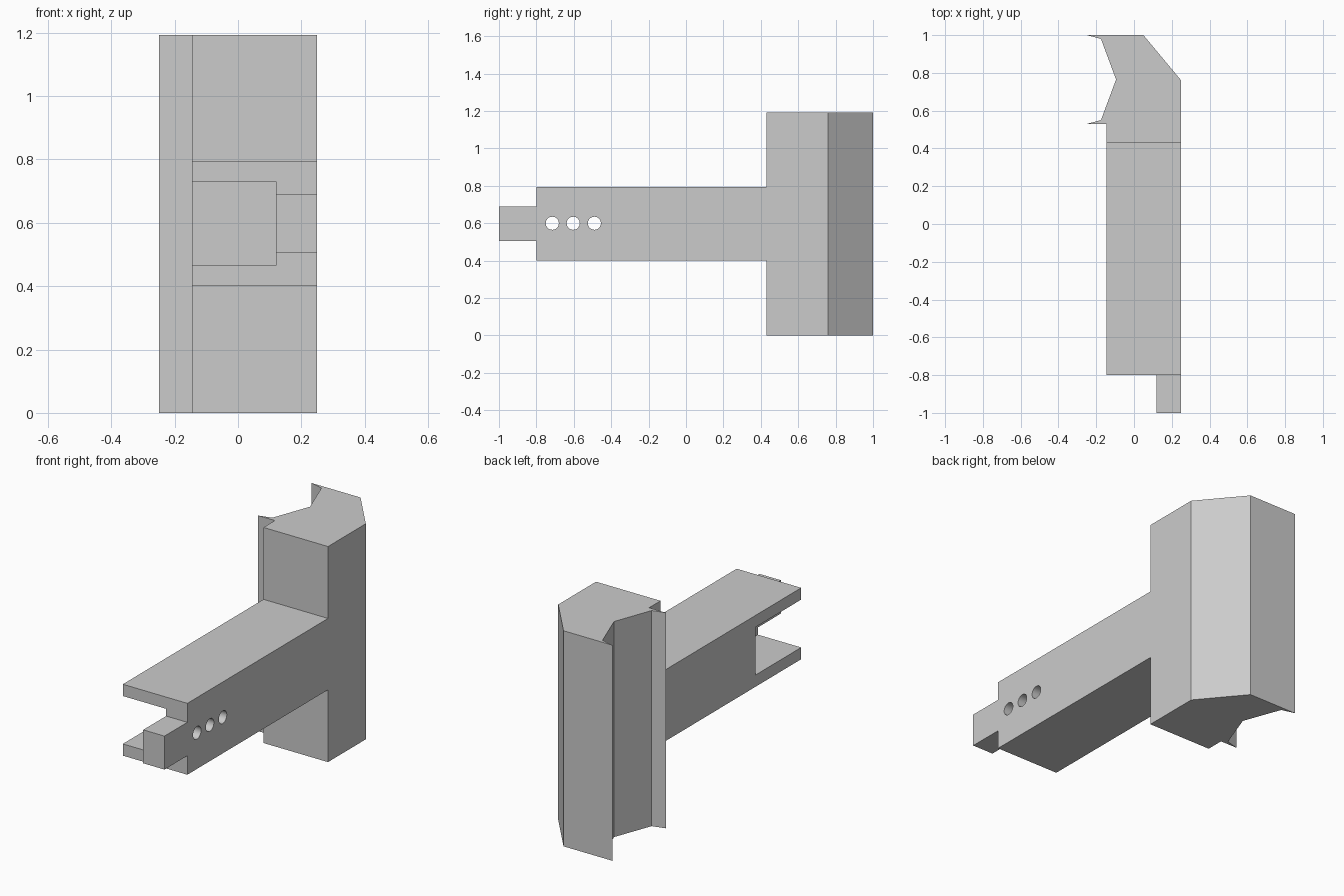
import bpy, bmesh, math
from mathutils import Matrix

cube = bpy.data.objects.get("Cube")
if cube:
    bpy.data.objects.remove(cube, do_unlink=True)

grey = bpy.data.materials.new("plain grey")
grey.use_nodes = True
COLOUR = (0.6, 0.6, 0.6, 1)
grey.diffuse_color = COLOUR
grey.node_tree.nodes["Principled BSDF"].inputs["Base Color"].default_value = COLOUR


def add_object(name, bm):
    bmesh.ops.recalc_face_normals(bm, faces=bm.faces)
    mesh = bpy.data.meshes.new(name)
    bm.to_mesh(mesh)
    bm.free()
    obj = bpy.data.objects.new(name, mesh)
    mesh.materials.append(grey)
    bpy.context.collection.objects.link(obj)
    return obj


def prism(name, outline, bottom, top):
    """Extrude an outline in plan upwards."""
    bm = bmesh.new()
    face = bm.faces.new([bm.verts.new((x, y, bottom)) for x, y in outline])
    up = bmesh.ops.extrude_face_region(bm, geom=[face])["geom"]
    bmesh.ops.translate(bm, vec=(0, 0, top - bottom),
                        verts=[v for v in up if isinstance(v, bmesh.types.BMVert)])
    return add_object(name, bm)


def box(name, x, y, z):
    return prism(name, [(x[0], y[0]), (x[1], y[0]), (x[1], y[1]), (x[0], y[1])], *z)


def rod(name, y, z, radius):
    bm = bmesh.new()
    turn = Matrix.Translation((SIDE, y, z)) @ Matrix.Rotation(math.pi / 2, 4, "Y")
    bmesh.ops.create_cone(bm, cap_ends=True, segments=32, radius1=radius,
                          radius2=radius, depth=0.6, matrix=turn)
    return add_object(name, bm)


def combine(target, other, operation):
    """Apply a boolean to the target and remove the helper."""
    mod = target.modifiers.new(operation, "BOOLEAN")
    mod.operation, mod.solver, mod.object = operation, "EXACT", other
    bpy.context.view_layer.objects.active = target
    bpy.ops.object.modifier_apply(modifier=mod.name)
    bpy.data.objects.remove(other, do_unlink=True)


BACK, WALL, SIDE = -0.145, 0.12, 0.25   # open side, inner wall and closed side in x
ARM_END, SHOULDER = -0.8, 0.43

# Upright head with a notched grip and one chamfered corner
head = [(BACK, SHOULDER), (SIDE, SHOULDER), (SIDE, 0.76), (0.05, 1), (-0.25, 1),
        (-0.175, 0.98), (-0.095, 0.765), (-0.175, 0.55), (-0.25, 0.53), (BACK, 0.53)]
body = prism("bracket_body", head, 0, 1.193)

# Arm, end tab, open slot and the row of holes
combine(body, box("arm", (BACK, SIDE), (ARM_END, 0.48), (0.4, 0.795)), "UNION")
combine(body, box("end_tab", (WALL, SIDE), (-1, -0.7), (0.505, 0.69)), "UNION")
combine(body, box("slot", (-0.4, WALL), (-0.9, -0.4), (0.465, 0.73)), "DIFFERENCE")
for y in (-0.715, -0.603, -0.49):
    combine(body, rod("hole", y, 0.6, 0.035), "DIFFERENCE")

# Merge coplanar pieces into clean flat faces
bm = bmesh.new()
bm.from_mesh(body.data)
bmesh.ops.remove_doubles(bm, verts=bm.verts, dist=0.0005)
bmesh.ops.dissolve_limit(bm, angle_limit=0.01, verts=bm.verts, edges=bm.edges)
bm.to_mesh(body.data)
bm.free()

# Round hole walls, sharp edges elsewhere
body.select_set(True)
bpy.context.view_layer.objects.active = body
bpy.ops.object.shade_smooth_by_angle(angle=math.radians(30))
